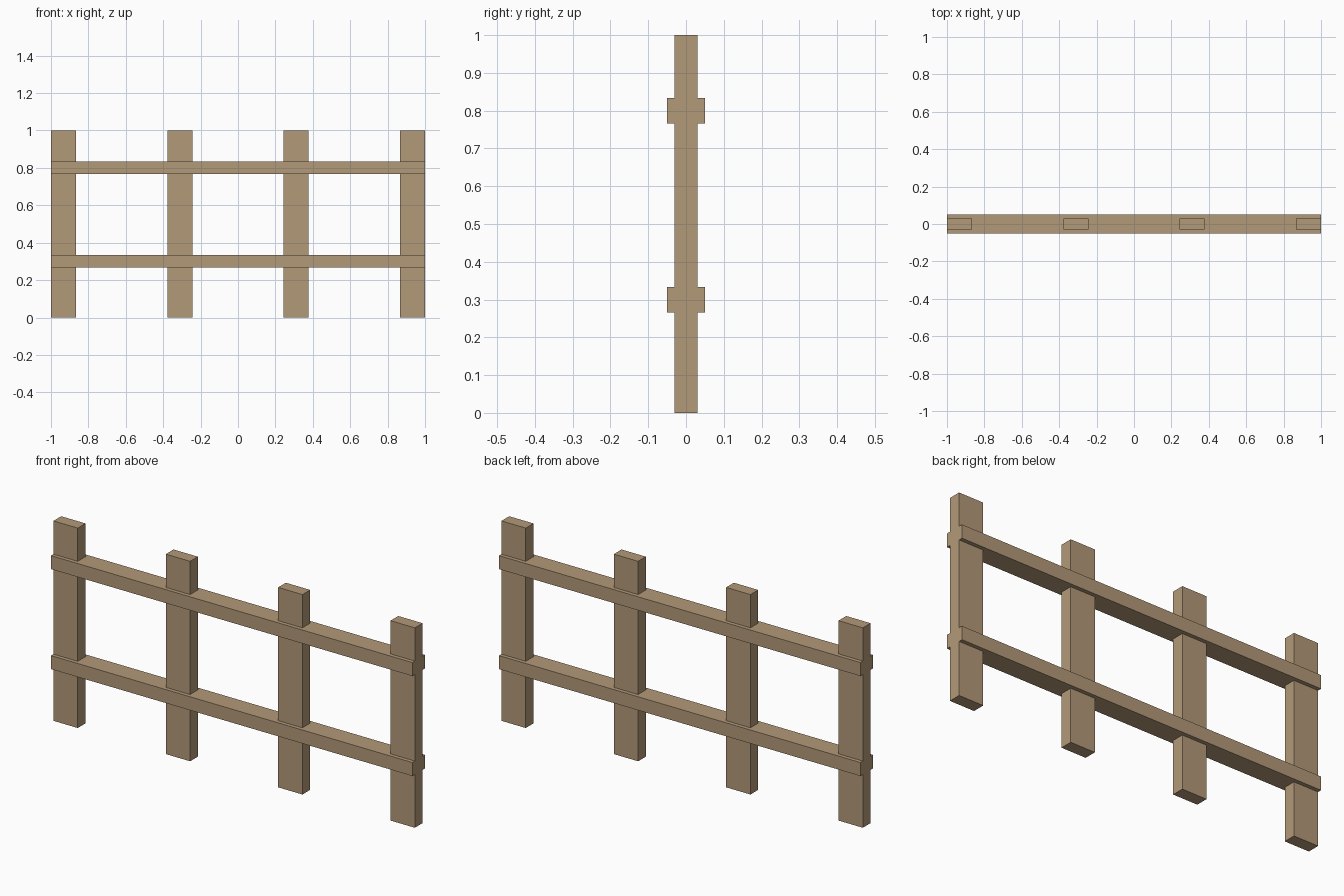
import bpy

if "Cube" in bpy.data.objects:
    bpy.data.objects.remove(bpy.data.objects["Cube"])

wood = bpy.data.materials.new("wood")
wood.diffuse_color = (0.45, 0.32, 0.19, 1)
wood.use_nodes = True
wood.node_tree.nodes["Principled BSDF"].inputs["Base Color"].default_value = wood.diffuse_color


def box(name, size, center):
    bpy.ops.mesh.primitive_cube_add(size=1, location=center)
    ob = bpy.context.object
    ob.name = name
    ob.scale = size
    bpy.ops.object.transform_apply(location=False, rotation=False, scale=True)
    ob.data.materials.append(wood)
    return ob


# four evenly spaced upright posts, outer ones flush with the rail ends
POST_W = 0.1345
first = -1 + POST_W / 2
step = -2 * first / 3
for i in range(4):
    box(f"post_{i + 1}", (POST_W, 0.061, 1), (first + i * step, 0, 0.5))

# two horizontal rails, thicker than the posts so they show on both faces
for name, z in (("lower_rail", 0.3), ("upper_rail", 0.8)):
    box(name, (2, 0.1, 0.0675), (0, 0, z))
